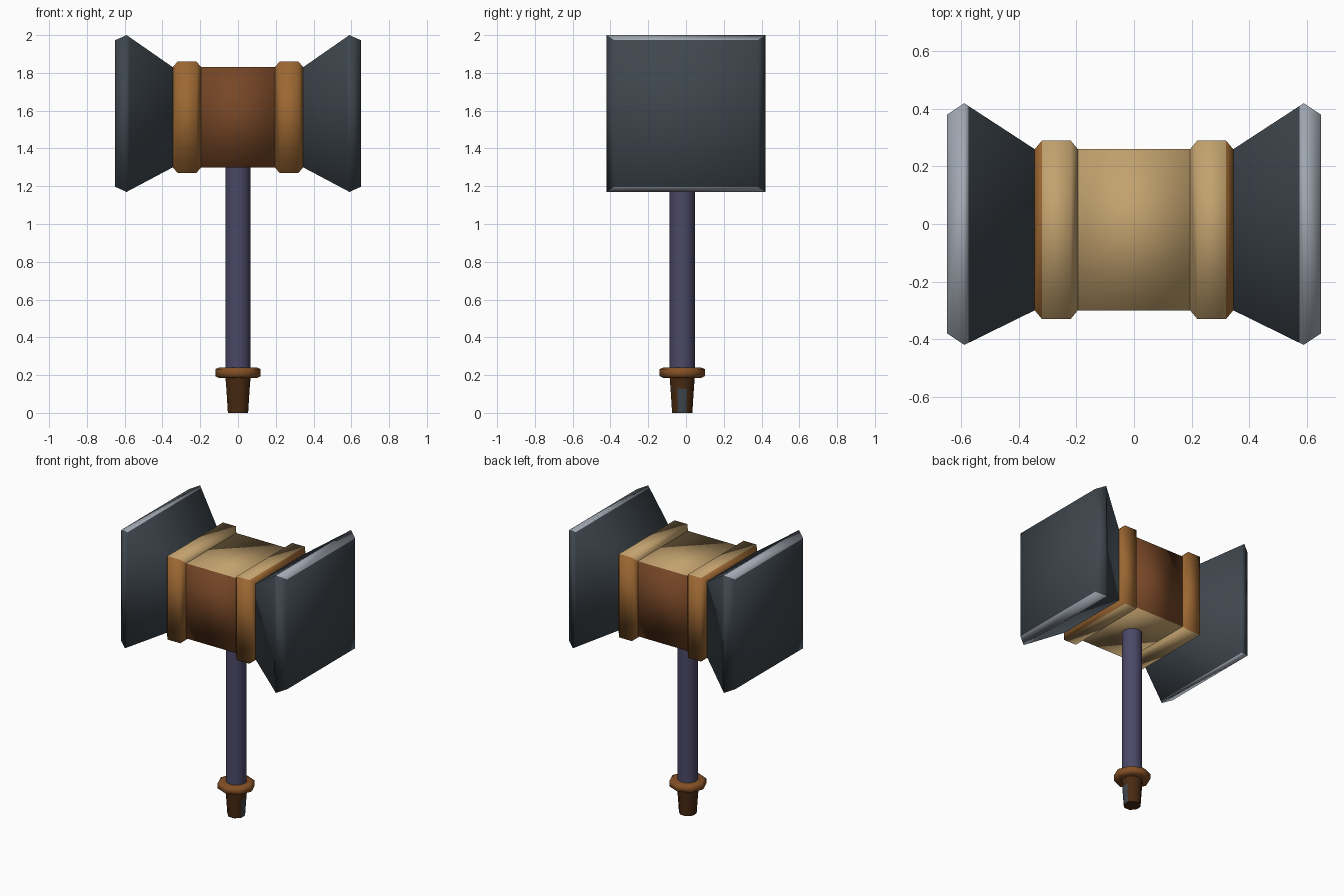
import bpy, bmesh, math

if "Cube" in bpy.data.objects:
    bpy.data.objects.remove(bpy.data.objects["Cube"])


def material(name, r, g, b):
    lin = [((c / 255 + 0.055) / 1.055) ** 2.4 for c in (r, g, b)]
    m = bpy.data.materials.new(name)
    m.diffuse_color = (*lin, 1)
    m.use_nodes = True
    m.node_tree.nodes["Principled BSDF"].inputs["Base Color"].default_value = m.diffuse_color
    return m


SLATE = material("dark slate", 62, 70, 77)
STEEL = material("light steel", 160, 167, 177)
TAN = material("tan wood", 194, 161, 110)
BROWN = material("brown wood", 118, 70, 38)
BAND = material("amber wood", 156, 103, 50)
PURPLE = material("purple grip", 75, 72, 103)
COLLAR = material("collar brown", 132, 80, 37)
DARK = material("dark brown", 72, 42, 18)

CY = -0.02  # depth centre of the shaft and core


def finish(bm, name, mats, rule=None, angle=None):
    bmesh.ops.recalc_face_normals(bm, faces=bm.faces)
    for f in bm.faces:
        f.smooth = True
        if rule:
            f.material_index = rule(f.calc_center_median(), f.normal)
    if angle:
        for e in bm.edges:
            e.smooth = e.calc_face_angle(0) < math.radians(angle)
    me = bpy.data.meshes.new(name)
    bm.to_mesh(me)
    bm.free()
    for m in mats:
        me.materials.append(m)
    ob = bpy.data.objects.new(name, me)
    bpy.context.collection.objects.link(ob)
    return ob


def loft(bm, rings):
    rings = [[bm.verts.new(p) for p in ring] for ring in rings]
    n = len(rings[0])
    for a, b in zip(rings, rings[1:]):
        for i in range(n):
            j = (i + 1) % n
            bm.faces.new((a[i], a[j], b[j], b[i]))
    bm.faces.new(rings[0])
    bm.faces.new(rings[-1])


def block(name, sections, mats, rule):
    """Rectangular sections (x, y0, y1, z0, z1) joined along x."""
    bm = bmesh.new()
    loft(bm, [[(x, y0, z0), (x, y1, z0), (x, y1, z1), (x, y0, z1)]
              for x, y0, y1, z0, z1 in sections])
    return finish(bm, name, mats, rule)


def turned(name, profile, sides, mats, rule=None, offset=0.0, angle=50):
    """Round part from (radius, z) pairs about the shaft axis."""
    bm = bmesh.new()
    loft(bm, [[(r * math.cos(offset + i * math.tau / sides),
                CY + r * math.sin(offset + i * math.tau / sides), z)
               for i in range(sides)] for r, z in profile])
    return finish(bm, name, mats, rule, angle)


# Wooden core: tan above and below, brown on the front and back
block("head_core",
      [(-0.20, -0.30, 0.26, 1.30, 1.83), (0.20, -0.30, 0.26, 1.30, 1.83)],
      [BROWN, TAN], lambda c, n: int(abs(n.z) > 0.7))

for side, s in (("left", -1), ("right", 1)):
    # Chamfered wooden band
    block(f"band_{side}",
          [(s * 0.195, -0.30, 0.26, 1.30, 1.83),
           (s * 0.22, -0.33, 0.29, 1.27, 1.86),
           (s * 0.32, -0.33, 0.29, 1.27, 1.86),
           (s * 0.345, -0.30, 0.26, 1.30, 1.83)],
          [BAND, TAN],
          lambda c, n, s=s: int(abs(n.z) > 0.5 and n.x * s < 0.3))
    # Flared striking plate with a light rim above and below
    block(f"striking_plate_{side}",
          [(s * 0.345, -0.30, 0.26, 1.30, 1.83),
           (s * 0.575, -0.413, 0.41, 1.178, 1.99),
           (s * 0.59, -0.42, 0.42, 1.17, 2.0),
           (s * 0.65, -0.38, 0.38, 1.197, 1.973)],
          [SLATE, STEEL],
          lambda c, n: int(abs(n.z) > 0.5 and abs(c.x) > 0.57))

# Shaft
turned("handle", [(0.067, 0.22), (0.067, 1.32)], 16, [PURPLE])

# Collar and tapered pommel
turned("collar", [(0.10, 0.185), (0.12, 0.195), (0.12, 0.232), (0.10, 0.24)],
       8, [COLLAR], angle=70)
turned("pommel", [(0.058, 0.0), (0.067, 0.13), (0.073, 0.20)], 8,
       [DARK, SLATE],
       lambda c, n: int(n.x > 0.9 and c.z < 0.13), math.pi / 8)
